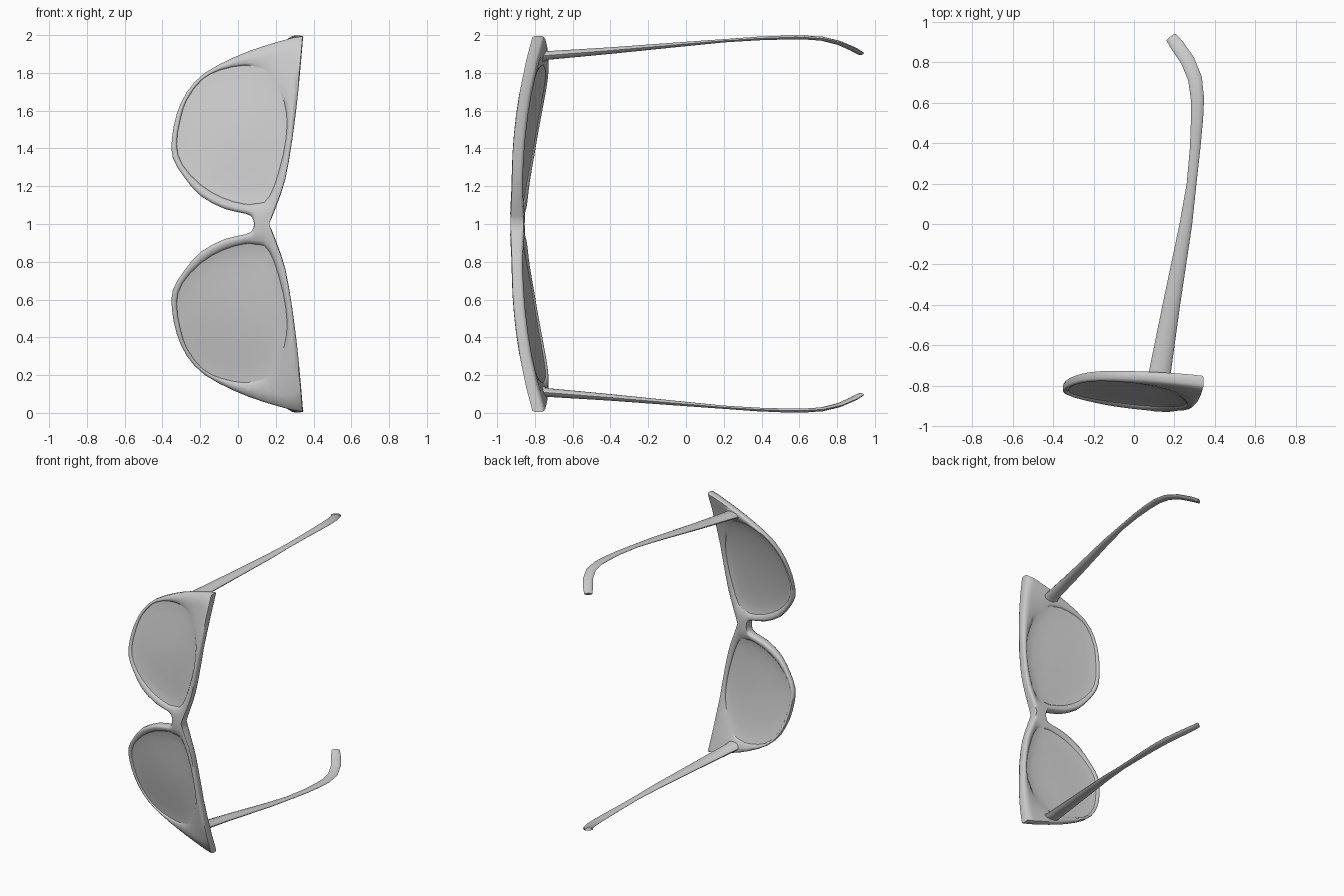
import bpy
import bmesh
from math import cos, sin, pi, hypot
from mathutils import Vector

cube = bpy.data.objects.get("Cube")
if cube:
    bpy.data.objects.remove(cube)

grey = bpy.data.materials.new("plain grey")
grey.use_nodes = True
grey.diffuse_color = (0.6, 0.6, 0.6, 1)
grey.node_tree.nodes["Principled BSDF"].inputs["Base Color"].default_value = (0.6, 0.6, 0.6, 1)


def finish(name, bm, angle):
    """Turn one half into an object, mirrored across the bridge plane."""
    bmesh.ops.recalc_face_normals(bm, faces=bm.faces)
    mesh = bpy.data.meshes.new(name)
    bm.to_mesh(mesh)
    bm.free()
    obj = bpy.data.objects.new(name, mesh)
    bpy.context.collection.objects.link(obj)
    obj.location.z = 1
    mesh.materials.append(grey)
    mirror = obj.modifiers.new("mirror", "MIRROR")
    mirror.use_axis = (False, False, True)
    mirror.merge_threshold = 0.001
    bpy.ops.object.select_all(action="DESELECT")
    obj.select_set(True)
    bpy.context.view_layer.objects.active = obj
    bpy.ops.object.shade_smooth_by_angle(angle=angle)


def bridge(bm, a, b):
    """Join two closed vertex rings with quads."""
    n = len(a)
    for i in range(n):
        j = (i + 1) % n
        bm.faces.new((a[i], a[j], b[j], b[i]))


def refine(points):
    """Add a smooth midpoint between each two points of an open run."""
    p = [Vector(q) for q in points]
    p = [p[0]] + p + [p[-1]]
    result = []
    for a, b, c, d in zip(p, p[1:], p[2:], p[3:]):
        result += [b, (9 * (b + c) - a - d) / 16]
    return result + [p[-1]]


def wrap(x, h, offset=0.0):
    """Place a point of the flat outline on the curved front."""
    y = -0.903 + 0.132 * h ** 2.5 + (0.065 + 0.125 * h) * (0.3 - x)
    # Thick at the bridge and tips, thin at the cheeks
    thick = 1 + 0.4 * max(0, 1 - h / 0.2)
    thick += 0.9 * x if x < 0 else 0.7 * x * h
    return Vector((x, y + offset * thick, h))


# Outline pairs: outer x, outer height, lens edge x, lens edge height
BROW = [
    (.165, 0, .165, .145), (.205, .10, .195, .21), (.25, .235, .24, .37),
    (.288, .45, .26, .525), (.32, .71, .245, .645), (.345, .995, .2, .755),
]
CHEEK = [
    (.285, .985, .165, .797), (.13, .94, .125, .825), (-.015, .885, .03, .84),
    (-.175, .80, -.095, .815), (-.27, .70, -.19, .765), (-.325, .58, -.27, .66),
    (-.35, .45, -.305, .555), (-.345, .35, -.325, .42), (-.29, .255, -.295, .315),
    (-.2, .15, -.2, .21), (-.07, .08, -.085, .14), (.04, .055, .035, .105),
    (.075, .035, .085, .107), (.085, 0, .115, .11),
]
OUTLINE = [Vector((.125, 0, .14, .115))] + refine(BROW) + refine(CHEEK)

# Frame section: part of the rim, blend from outer edge to lens edge, depth
SECTION = [("edge", 0, -.015), ("bevel", .15, -.025), ("face", .4, -.029),
           ("face", .8, -.023), ("face", 1, -.014), ("face", 1, .014),
           ("face", .8, .022), ("face", .4, .028), ("bevel", .15, .025),
           ("edge", 0, .015)]

# Frame front
bm = bmesh.new()
rings = []
for part, blend, depth in SECTION:
    ring = []
    for ox, oh, ix, ih in OUTLINE:
        b = blend
        if part == "bevel":
            b = min(b, .008 / hypot(ix - ox, ih - oh))
        x, h = ox + (ix - ox) * b, oh + (ih - oh) * b
        if oh < 1e-4 and part == "bevel":
            h = 0
        ring.append(bm.verts.new(wrap(x, h, depth)))
    rings.append(ring)
for k, ring in enumerate(rings):
    bridge(bm, ring, rings[(k + 1) % len(rings)])
# Open the bridge cut so the two halves join
cut = [f for f in bm.faces if all(v.co.z < 1e-4 for v in f.verts)]
bmesh.ops.delete(bm, geom=cut, context="FACES")
finish("frame_front", bm, pi / 3)

# Lenses: front and back sheets, each dished into the rim
bm = bmesh.new()
count = len(OUTLINE)
cx = sum(p[2] for p in OUTLINE) / count
ch = sum(p[3] for p in OUTLINE) / count
for side in (-1, 1):
    previous = None
    for scale, depth in ((1, .014), (.92, .009), (.78, .005), (.5, .003), (.2, .003)):
        ring = [bm.verts.new(wrap(cx + (p[2] - cx) * scale, ch + (p[3] - ch) * scale,
                                  side * depth)) for p in OUTLINE]
        if previous:
            bridge(bm, previous, ring)
        previous = ring
    middle = bm.verts.new(wrap(cx, ch, side * .003))
    for i in range(count):
        bm.faces.new((previous[i], previous[(i + 1) % count], middle))
# Close the lens edge so both sheets face outwards
edges = [e for e in bm.edges if e.is_boundary]
bmesh.ops.bridge_loops(bm, edges=edges)
finish("lenses", bm, pi / 3)

# Temple arms: x, y, height, half width, half thickness
ARM = [
    (.122, -.765, .886, .062, .030), (.128, -.735, .892, .054, .024),
    (.185, -.4, .918, .043, .018), (.257, 0, .953, .031, .012),
    (.285, .2, .970, .024, .009), (.303, .38, .982, .026, .010),
    (.312, .52, .987, .030, .011), (.314, .62, .988, .033, .011),
    (.302, .72, .981, .035, .011), (.265, .81, .959, .035, .011),
    (.213, .885, .926, .034, .011), (.183, .925, .903, .028, .010),
]
SIDES = 10
bm = bmesh.new()
path = [Vector(row[:3]) for row in ARM]
rings = []
for i, row in enumerate(ARM):
    along = (path[min(i + 1, len(path) - 1)] - path[max(i - 1, 0)]).normalized()
    across = along.cross(Vector((0, 0, 1))).normalized()
    up = across.cross(along)
    turns = [2 * pi * s / SIDES for s in range(SIDES)]
    rings.append([bm.verts.new(path[i] + across * cos(a) * row[3] + up * sin(a) * row[4])
                  for a in turns])
for a, b in zip(rings, rings[1:]):
    bridge(bm, a, b)
bm.faces.new(rings[0])
bm.faces.new(rings[-1])
finish("temple_arms", bm, pi / 3)
